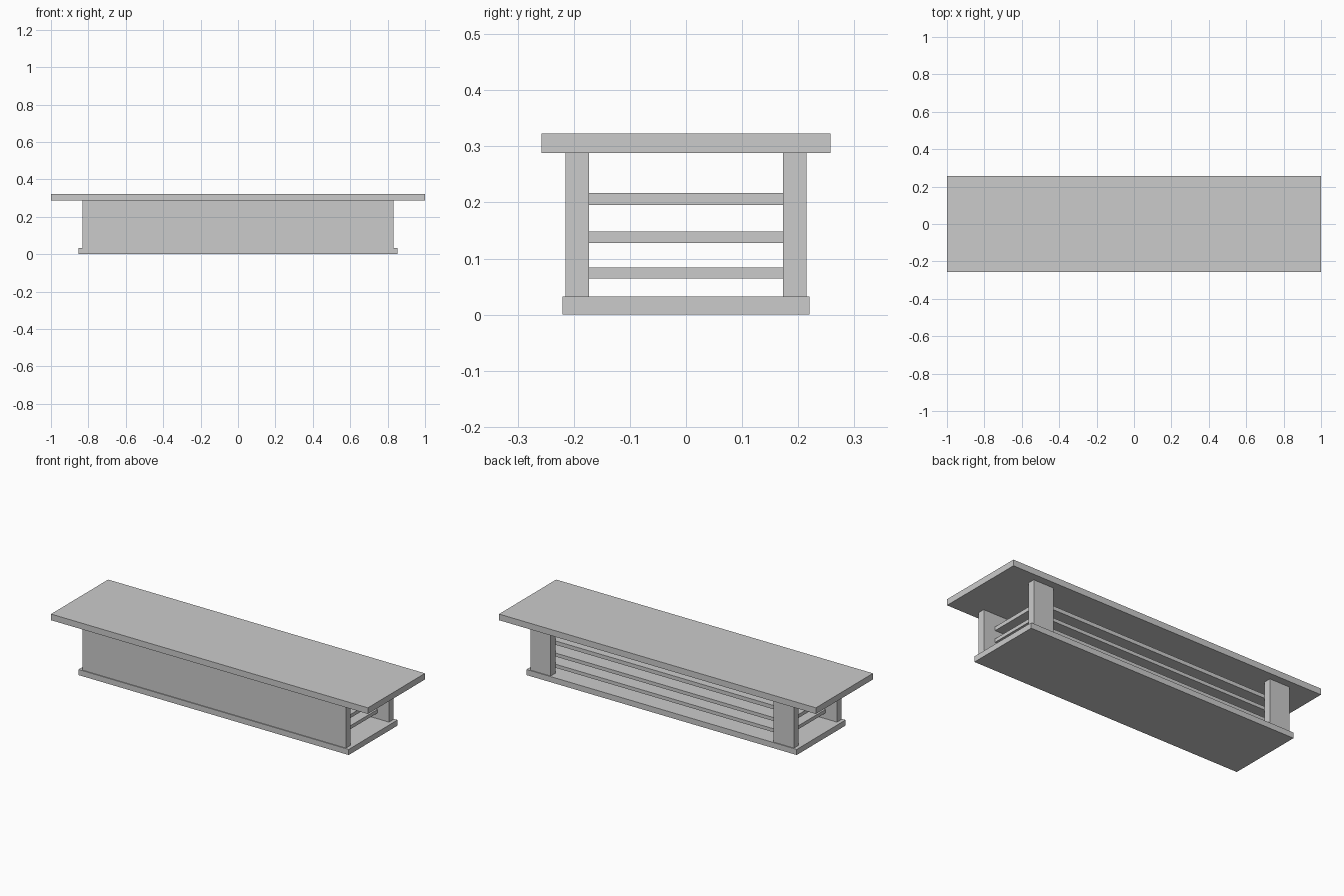
import bpy

if "Cube" in bpy.data.objects:
    bpy.data.objects.remove(bpy.data.objects["Cube"])


def box(name, x, y, z):
    """Add a box from (min, max) ranges on each axis."""
    bpy.ops.mesh.primitive_cube_add(
        size=1, location=[(r[0] + r[1]) / 2 for r in (x, y, z)])
    ob = bpy.context.object
    ob.name = name
    ob.scale = [r[1] - r[0] for r in (x, y, z)]
    bpy.ops.object.transform_apply(location=False, rotation=False, scale=True)
    return ob


BASE_TOP, TOP_UNDER, TOP = 0.032, 0.288, 0.323

# Horizontal slabs
box("counter_top", (-1, 1), (-0.2575, 0.2575), (TOP_UNDER, TOP))
box("base_board", (-0.853, 0.853), (-0.22, 0.22), (0, BASE_TOP))

# Solid front panel
box("front_panel", (-0.832, 0.832), (-0.215, -0.173), (BASE_TOP, TOP_UNDER))

# Back posts at both ends
for side, x in (("left", (-0.832, -0.704)), ("right", (0.704, 0.832))):
    box(f"back_post_{side}", x, (0.173, 0.215), (BASE_TOP, TOP_UNDER))

# Shelves set in from the open ends
for name, z in (("lower", (0.064, 0.084)),
                ("middle", (0.128, 0.148)),
                ("upper", (0.195, 0.217))):
    box(f"{name}_shelf", (-0.758, 0.758), (-0.173, 0.173), z)
